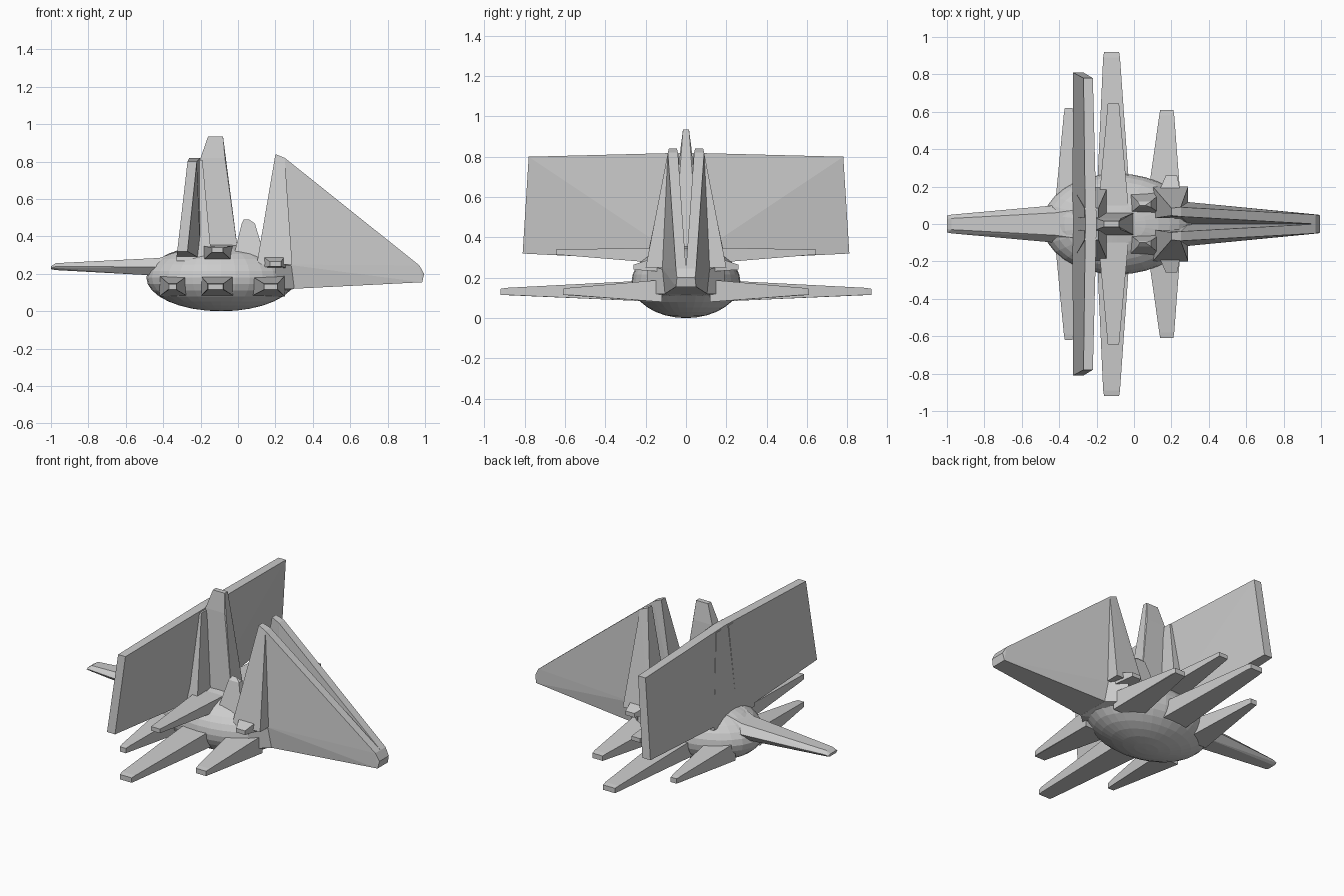
import bpy, bmesh

def hull(name, pts):
    """Solid flat-faced part: convex hull of a few corner points."""
    bm = bmesh.new()
    for p in pts:
        bm.verts.new(p)
    res = bmesh.ops.convex_hull(bm, input=bm.verts)
    junk = [g for g in res["geom_interior"] if isinstance(g, bmesh.types.BMVert)]
    if junk:
        bmesh.ops.delete(bm, geom=junk, context='VERTS')
    bmesh.ops.dissolve_limit(bm, angle_limit=0.02, verts=bm.verts, edges=bm.edges)
    bmesh.ops.recalc_face_normals(bm, faces=bm.faces)
    me = bpy.data.meshes.new(name)
    bm.to_mesh(me)
    bm.free()
    ob = bpy.data.objects.new(name, me)
    bpy.context.collection.objects.link(ob)
    return ob

def pair(name, pts):
    """The same part on both sides of the y = 0 plane."""
    for side, s in (("front", -1), ("back", 1)):
        hull(f"{name}_{side}", [(x, s * y, z) for x, y, z in pts])

def rect_y(y, x0, x1, z0, z1):
    return [(x, y, z) for x in (x0, x1) for z in (z0, z1)]

def rect_z(z, x0, x1, y0, y1):
    return [(x, y, z) for x in (x0, x1) for y in (y0, y1)]

# Flattened round hull
bpy.ops.mesh.primitive_uv_sphere_add(segments=32, ring_count=16, location=(-0.09, 0, 0.18))
body = bpy.context.object
body.name = "hull_body"
body.scale = (0.4, 0.27, 0.18)

# Low side spikes: tip y, tip x range, root x range
for name, tip, t0, t1, r0, r1 in (("left_spike", 0.62, -0.37, -0.33, -0.42, -0.27),
                                  ("middle_spike", 0.92, -0.16, -0.08, -0.20, -0.02),
                                  ("right_spike", 0.61, 0.14, 0.21, 0.07, 0.25)):
    pair(name, rect_y(tip, t0, t1, 0.115, 0.145)
         + rect_y(tip - 0.03, t0 - 0.005, t1 + 0.005, 0.115, 0.15)
         + rect_y(0.12, r0, r1, 0.08, 0.19))

# Upper side spike above the middle one
pair("upper_spike", rect_y(0.645, -0.14, -0.08, 0.315, 0.34)
     + rect_y(0.1, -0.19, -0.03, 0.27, 0.35))

# Long boom on the left
boom = []
for x, y, z0, z1 in ((-1.0, 0.045, 0.225, 0.24), (-0.975, 0.05, 0.22, 0.257),
                     (-0.42, 0.1, 0.19, 0.285)):
    zm = (z0 + z1) / 2
    boom += [(x, -y, zm), (x, y, zm)]
    boom += [(x, s * y * 0.6, z) for s in (-1, 1) for z in (z0, z1)]
hull("left_boom", boom)
hull("left_boom_root", [(-0.42, s * y, z) for s in (-1, 1)
                        for y, z in ((0.1, 0.237), (0.06, 0.19), (0.06, 0.285))]
     + [(-0.28, s * y, z) for s in (-1, 1) for y, z in ((0.17, 0.22), (0.08, 0.335))])

# Leaning upright plates behind the middle
pair("upright_plate", [(-0.27, 0.78, 0.80), (-0.22, 0.78, 0.80),
                       (-0.325, 0.81, 0.32), (-0.27, 0.81, 0.32),
                       (-0.26, 0.0, 0.82), (-0.20, 0.0, 0.82),
                       (-0.33, 0.0, 0.28), (-0.20, 0.0, 0.28)])

# Middle mast
hull("middle_mast", rect_z(0.935, -0.16, -0.08, -0.015, 0.015)
     + rect_z(0.82, -0.20, -0.07, -0.03, 0.03)
     + rect_z(0.32, -0.22, 0.0, -0.06, 0.06))

# Plate roots rising from the body
pair("plate_root", rect_z(0.81, -0.265, -0.19, 0.035, 0.085)
     + rect_z(0.27, -0.33, -0.14, 0.03, 0.2))

# Short cones on the deck
pair("deck_cone", rect_z(0.47, 0.02, 0.09, 0.09, 0.12)
     + [(0.03, 0.10, 0.49), (0.06, 0.10, 0.49)]
     + rect_z(0.27, -0.03, 0.15, 0.05, 0.17))

# Twin towers and tall triangular fins on the right
pair("right_tower", [(0.20, 0.045, 0.84), (0.20, 0.085, 0.84),
                     (0.25, 0.04, 0.82), (0.25, 0.09, 0.82)]
     + rect_z(0.25, 0.10, 0.29, 0.03, 0.2))
pair("right_fin", [(0.25, 0.04, 0.82), (0.25, 0.09, 0.82),
                   (0.97, 0, 0.245), (0.97, 0.05, 0.245),
                   (0.995, 0, 0.20), (0.995, 0.045, 0.20),
                   (0.985, 0, 0.155), (0.985, 0.05, 0.155),
                   (0.29, 0, 0.12), (0.29, 0.105, 0.12),
                   (0.24, 0.03, 0.3), (0.26, 0.12, 0.25)])
pair("right_fin_root", [(0.30, 0.0, 0.12), (0.30, 0.105, 0.12), (0.30, 0.105, 0.24),
                        (0.20, 0.0, 0.09), (0.20, 0.19, 0.12), (0.20, 0.19, 0.26)])

# Small prongs beside the towers
pair("side_prong", rect_y(0.26, 0.17, 0.23, 0.24, 0.265)
     + rect_y(0.12, 0.11, 0.26, 0.23, 0.31))
